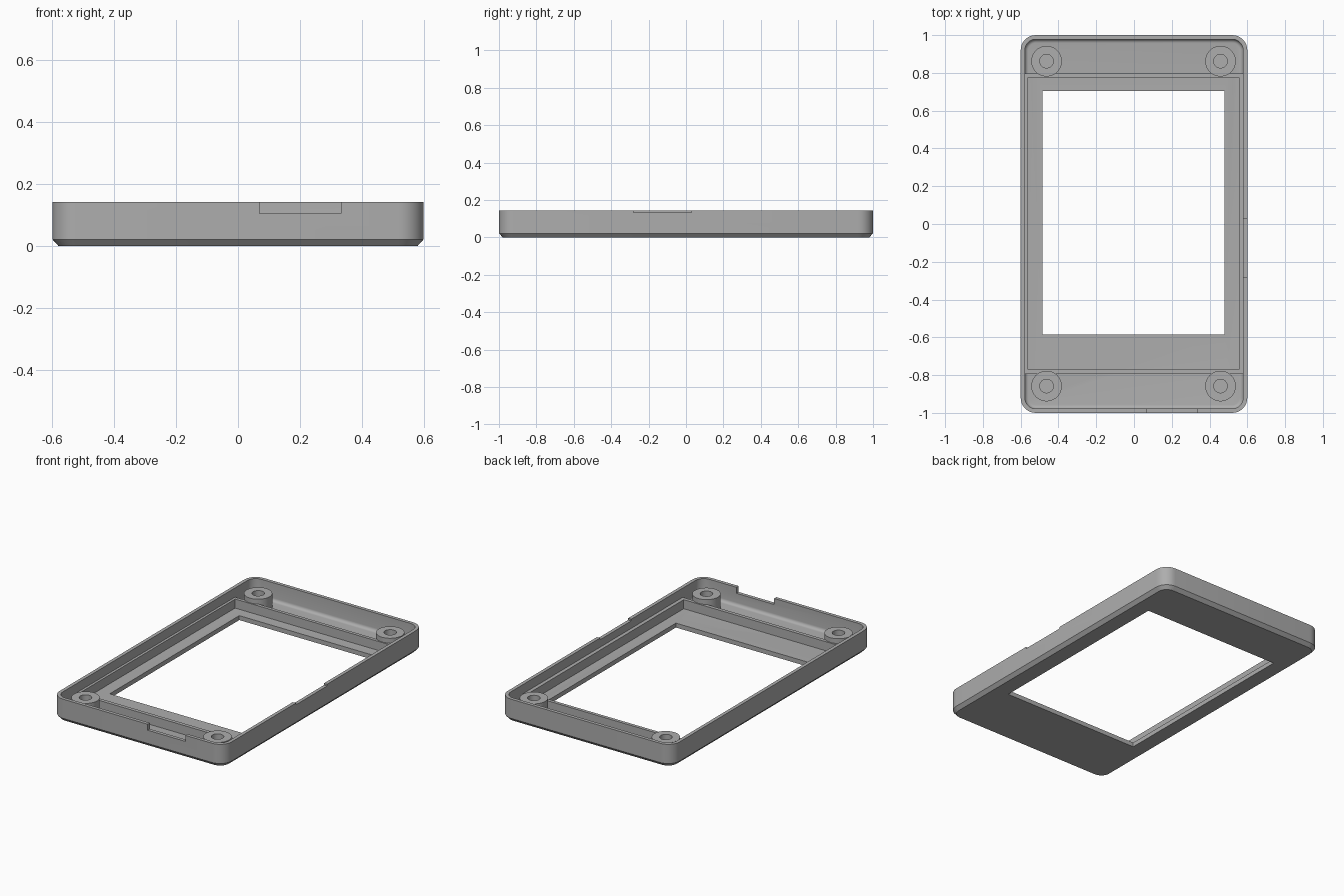
import bpy
import bmesh
from math import sin, cos, pi

cube = bpy.data.objects.get("Cube")
if cube:
    bpy.data.objects.remove(cube, do_unlink=True)

grey = bpy.data.materials.new("grey plastic")
grey.use_nodes = True
grey.diffuse_color = (0.42, 0.42, 0.42, 1)
grey.node_tree.nodes["Principled BSDF"].inputs["Base Color"].default_value = grey.diffuse_color


def finish(name, bm):
    bmesh.ops.recalc_face_normals(bm, faces=bm.faces[:])
    mesh = bpy.data.meshes.new(name)
    bm.to_mesh(mesh)
    bm.free()
    mesh.materials.append(grey)
    ob = bpy.data.objects.new(name, mesh)
    bpy.context.collection.objects.link(ob)
    return ob


def ring(bm, hx, hy, r, z, steps=8):
    """Rounded rectangle outline with half sizes hx, hy and corner radius r."""
    verts = []
    for k, (sx, sy) in enumerate([(1, 1), (-1, 1), (-1, -1), (1, -1)]):
        for i in range(steps + 1):
            a = (k + i / steps) * pi / 2
            verts.append(bm.verts.new((sx * (hx - r) + r * cos(a),
                                       sy * (hy - r) + r * sin(a), z)))
    return verts


def loft(bm, rings):
    for a, b in zip(rings, rings[1:]):
        for i in range(len(a)):
            j = (i + 1) % len(a)
            bm.faces.new((a[i], a[j], b[j], b[i]))


def box(name, x0, x1, y0, y1, z0, z1):
    bm = bmesh.new()
    bmesh.ops.create_cube(bm, size=1)
    for v in bm.verts:
        v.co = ((x0 + x1) / 2 + v.co.x * (x1 - x0), (y0 + y1) / 2 + v.co.y * (y1 - y0),
                (z0 + z1) / 2 + v.co.z * (z1 - z0))
    return finish(name, bm)


def cut(target, cutter):
    cutter.hide_render = True
    cutter.hide_viewport = True
    mod = target.modifiers.new(cutter.name, "BOOLEAN")
    mod.operation = "DIFFERENCE"
    mod.solver = "EXACT"
    mod.object = cutter
    bpy.context.view_layer.objects.active = target
    bpy.ops.object.modifier_apply(modifier=mod.name)
    bpy.data.objects.remove(cutter, do_unlink=True)


def smooth(ob):
    bpy.ops.object.select_all(action="DESELECT")
    ob.select_set(True)
    bpy.context.view_layer.objects.active = ob
    bpy.ops.object.shade_smooth_by_angle(angle=0.55)


TOP, FLOOR, WALL = 0.143, 0.028, 0.022

# Tray: chamfered outside, rim, then filleted inside down to the floor
bm = bmesh.new()
rings = [ring(bm, 0.58, 0.98, 0.06, 0), ring(bm, 0.6, 1, 0.08, 0.022),
         ring(bm, 0.6, 1, 0.08, TOP)]
rings.append(ring(bm, 0.6 - WALL, 1 - WALL, 0.08 - WALL, TOP))
fillet = 0.02
for i in range(6):
    a = i / 5 * pi / 2
    inset = WALL + fillet * (1 - cos(a))
    rings.append(ring(bm, 0.6 - inset, 1 - inset, 0.08 - inset,
                      FLOOR + fillet * (1 - sin(a))))
loft(bm, rings)
bm.faces.new(rings[0])
bm.faces.new(rings[-1])
tray = finish("tray", bm)

# Screen opening and the two shallow rim notches
cut(tray, box("screen_cutter", -0.485, 0.48, -0.585, 0.705, -0.1, 0.1))
cut(tray, box("front_notch_cutter", 0.07, 0.333, -1.1, -0.95, 0.105, 0.2))
cut(tray, box("side_notch_cutter", 0.56, 0.7, -0.28, 0.03, 0.132, 0.2))
smooth(tray)

# Fence around the screen seat
fence = box("screen_fence", -0.58, 0.58, -0.793, 0.796, 0.02, 0.085)
cut(fence, box("seat_cutter", -0.562, 0.555, -0.77, 0.775, 0, 0.2))

# Screw bosses with blind holes
bosses = [(x, y) for x in (-0.463, 0.458) for y in (-0.858, 0.862)]
for n, (x, y) in enumerate(bosses):
    bm = bmesh.new()
    rings = []
    for r, z in [(0.081, 0.02), (0.081, 0.115), (0.036, 0.115), (0.036, 0.04)]:
        rings.append([bm.verts.new((x + r * cos(i * pi / 20), y + r * sin(i * pi / 20), z))
                      for i in range(40)])
    loft(bm, rings)
    bm.faces.new(rings[0])
    bm.faces.new(rings[-1])
    smooth(finish("screw_boss_%d" % (n + 1), bm))
